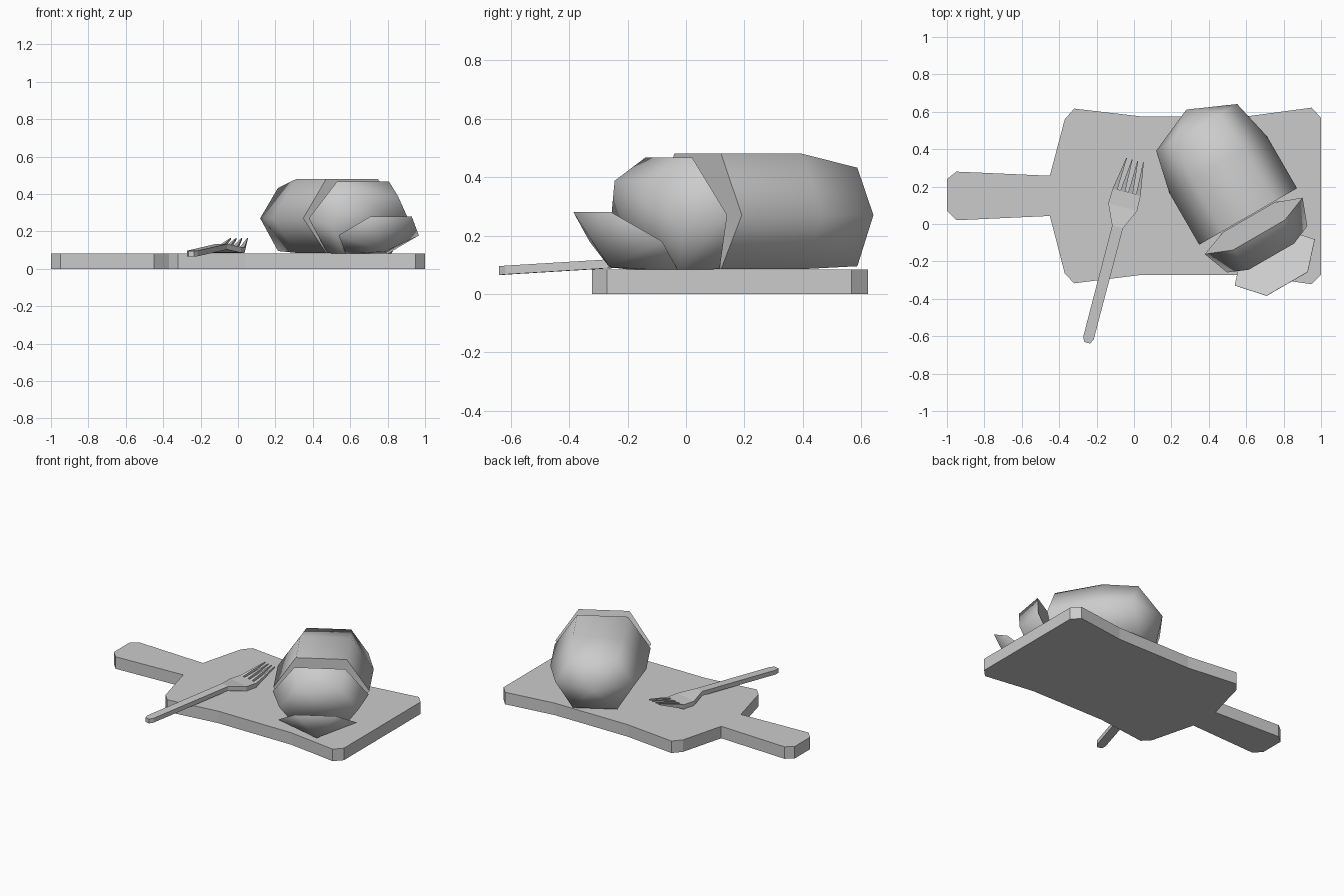
import bpy, bmesh
from math import radians
from mathutils import Matrix, Vector

if "Cube" in bpy.data.objects:
    bpy.data.objects.remove(bpy.data.objects["Cube"])


def finish(name, bm, matrix=None, smooth=None):
    bmesh.ops.recalc_face_normals(bm, faces=bm.faces[:])
    me = bpy.data.meshes.new(name)
    bm.to_mesh(me)
    bm.free()
    ob = bpy.data.objects.new(name, me)
    bpy.context.collection.objects.link(ob)
    if matrix:
        ob.matrix_world = matrix
    if smooth:
        bpy.ops.object.select_all(action='DESELECT')
        ob.select_set(True)
        bpy.context.view_layer.objects.active = ob
        bpy.ops.object.shade_smooth_by_angle(angle=radians(smooth))
    return ob


def loft(bm, rings, tip=None):
    """Skin a list of rings; close with caps, or with a fan to a tip at the last ring."""
    vs = [[bm.verts.new(p) for p in r] for r in rings]
    n = len(vs[0])
    for a, b in zip(vs, vs[1:]):
        for i in range(n):
            j = (i + 1) % n
            bm.faces.new((a[i], a[j], b[j], b[i]))
    bm.faces.new(vs[0])
    if tip:
        t = bm.verts.new(tip)
        for i in range(n):
            bm.faces.new((vs[-1][i], vs[-1][(i + 1) % n], t))
    else:
        bm.faces.new(vs[-1])


def hexagon(y, mid, flat, top, bottom):
    return [(-mid, y, 0), (-flat, y, top), (flat, y, top),
            (mid, y, 0), (flat, y, bottom), (-flat, y, bottom)]


def place(loc, lean):
    return (Matrix.Translation(loc) @ Matrix.Rotation(radians(30), 4, 'Z')
            @ Matrix.Rotation(radians(lean), 4, 'X'))


# Cutting board with handle
outline = [(-1, .24), (-.95, .28), (-.45, .258), (-.37, .56), (-.32, .617),
           (.04, .575), (.6, .575), (.95, .622), (1, .567), (1, -.27),
           (.95, -.322), (.6, -.272), (.04, -.272), (-.32, -.317),
           (-.37, -.265), (-.45, .043), (-.95, .02), (-1, .07)]
bm = bmesh.new()
loft(bm, [[(x, y, z) for x, y in outline] for z in (0, .083)])
finish("cutting_board", bm)

# Loaf with its cut face to the front
bm = bmesh.new()
loft(bm, [hexagon(0, .302, .16, .21, -.185),
          hexagon(.32, .302, .16, .21, -.185),
          hexagon(.55, .25, .14, .162, -.175)], (0, .66, 0))
finish("loaf", bm, place((.61, .04, .27), 0), 80)

# Leaning slice
bm = bmesh.new()
loft(bm, [hexagon(0, .302, .16, .205, -.19),
          hexagon(-.15, .248, .14, .165, -.165)])
finish("leaning_slice", bm, place((.64, -.01, .27), 16), 80)

# End crust lying on its rounded side
bm = bmesh.new()
loft(bm, [hexagon(0, .247, .127, .166, -.166),
          hexagon(-.002, .247, .127, .166, -.166)], (0, -.11, 0))
finish("end_crust", bm, place((.7525, -.205, .18), 53), 80)

# Fork: handle and bowl as cross-sections (along, half width, bottom z, thickness)
axis, side = Vector((.253, .967, 0)), Vector((.967, -.253, 0))
start = Vector((-.25, -.635, 0))


def section(s, t, w, z, h):
    base = start + axis * s
    return [base + side * (t + k * w) + Vector((0, 0, q))
            for k, q in ((-1, z), (1, z), (1, z + h), (-1, z + h))]


bm = bmesh.new()
loft(bm, [section(s, 0, w, z, h) for s, w, z, h in
          [(0, .016, .065, .03), (.025, .029, .067, .03), (.64, .03, .103, .03),
           (.75, .08, .086, .03), (.835, .077, .085, .03)]])
# Four tines
for k in (-1.5, -.5, .5, 1.5):
    loft(bm, [section(.83, k * .043, .013, .086, .029),
              section(1.01, k * .031, .002, .157, .008)])
finish("fork", bm)
